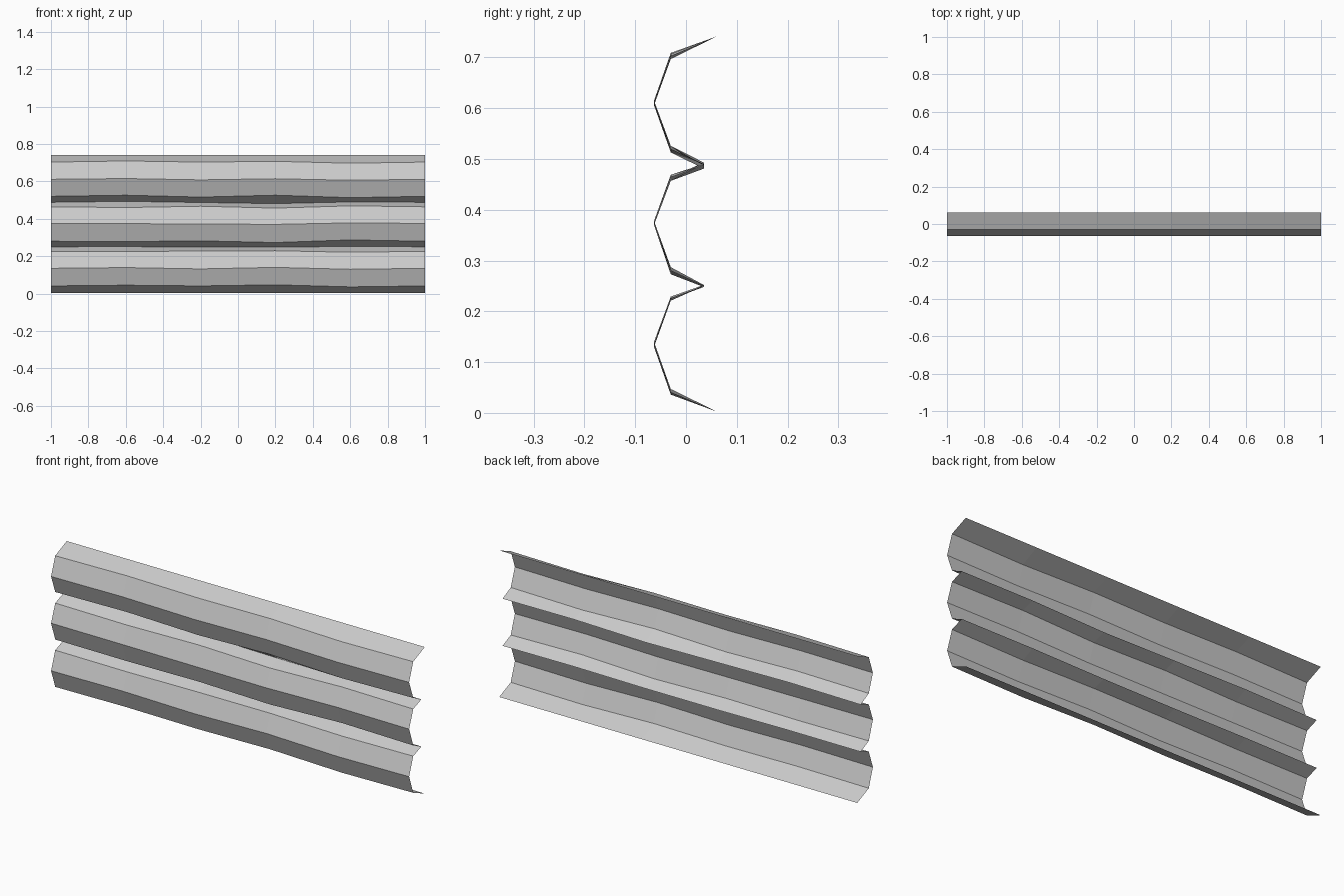
import bpy

if "Cube" in bpy.data.objects:
    bpy.data.objects.remove(bpy.data.objects["Cube"], do_unlink=True)

grey = bpy.data.materials.new("light grey")
grey.use_nodes = True
colour = (0.6, 0.6, 0.6, 1)
grey.diffuse_color = colour
grey.node_tree.nodes["Principled BSDF"].inputs["Base Color"].default_value = colour

# Folded cross-section from the bottom edge to the top edge: depth, height
EDGE, VALLEY, SHOULDER, RIDGE = 0.062, 0.035, -0.03, -0.063
depths = ([EDGE] + [SHOULDER, RIDGE, SHOULDER, VALLEY] * 3)[:-1] + [EDGE]
heights = [0.002, 0.041, 0.135, 0.226, 0.25, 0.28, 0.375,
           0.464, 0.488, 0.52, 0.611, 0.703, 0.742]

# Slight waviness of each fold line at the four inner stations, in thousandths
waves = ["0000", "4 0 6 -5", "4 -3 5 -5", "-2 2 3 -5", "1 -2 -2 2",
         "-2 2 -7 7", "-1 -3 -5 3", "-4 3 -7 5", "5 -1 -7 2",
         "6 -4 6 -7", "4 -3 3 -5", "6 0 4 -6", "0000"]
COLUMNS = 6

verts = []
for y, z, wave in zip(depths, heights, waves):
    shifts = [int(w) for w in wave.split()] if " " in wave else [0] * (COLUMNS - 2)
    for i, dz in enumerate([0] + shifts + [0]):
        verts.append((-1 + 2 * i / (COLUMNS - 1), y, z + dz / 1000))

# Sheet panels, facing the front
faces = []
for row in range(len(depths) - 1):
    for col in range(COLUMNS - 1):
        a = row * COLUMNS + col
        faces.append((a, a + 1, a + COLUMNS + 1, a + COLUMNS))

mesh = bpy.data.meshes.new("corrugated_panel")
mesh.from_pydata(verts, [], faces)
mesh.materials.append(grey)
mesh.update()
panel = bpy.data.objects.new("corrugated_panel", mesh)
bpy.context.scene.collection.objects.link(panel)
